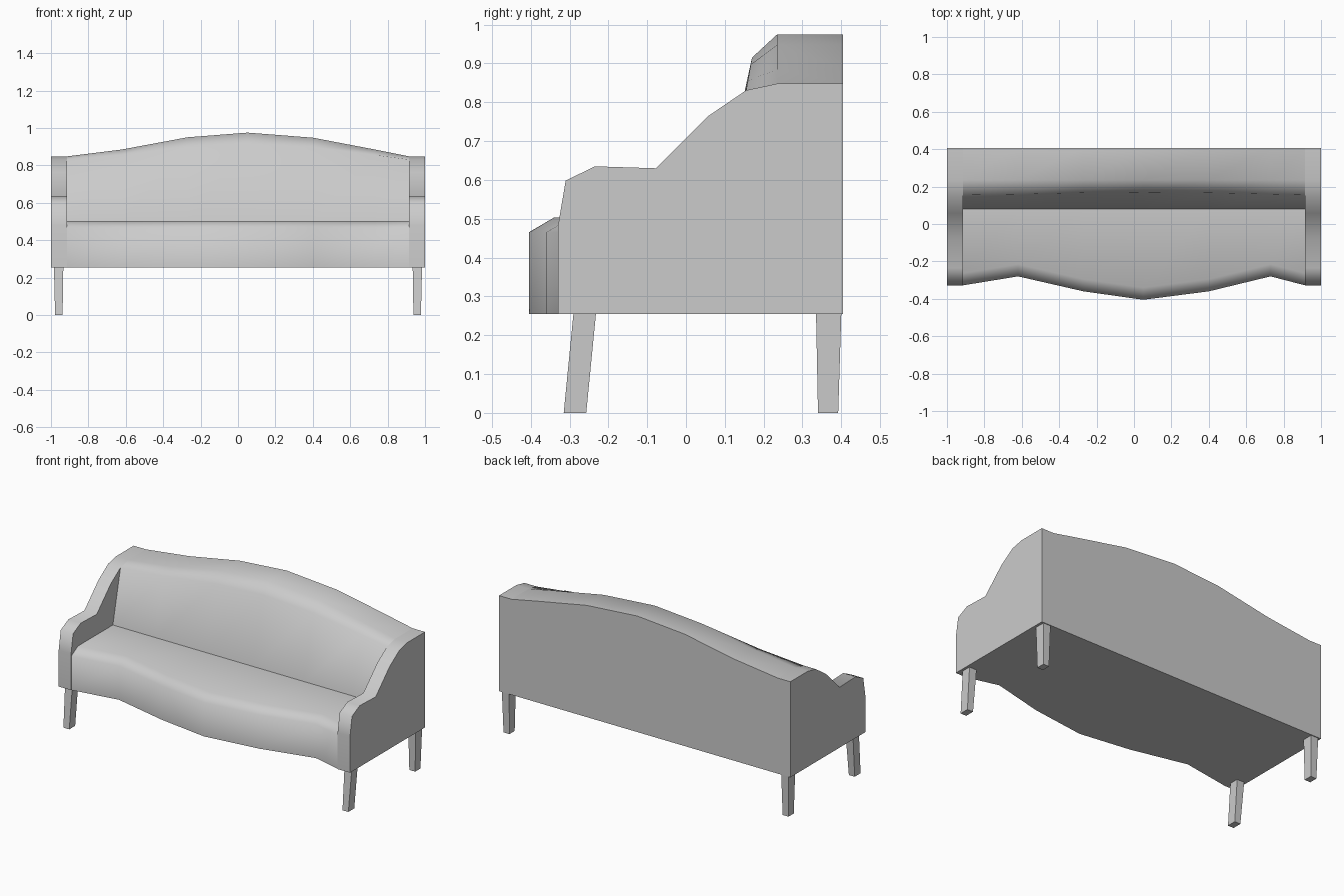
import bpy, bmesh, math

cube = bpy.data.objects.get("Cube")
if cube:
    bpy.data.objects.remove(cube)

grey = bpy.data.materials.new("soft grey")
grey.use_nodes = True
colour = (0.6, 0.6, 0.6, 1)
grey.diffuse_color = colour
grey.node_tree.nodes["Principled BSDF"].inputs["Base Color"].default_value = colour

BASE, REAR, INNER = 0.255, 0.405, 0.915


def loft(name, sections, caps=True, smooth=None):
    """Skin a row of matching closed sections into one object."""
    bm = bmesh.new()
    rings = [[bm.verts.new(p) for p in s] for s in sections]
    n = len(rings[0])
    for a, b in zip(rings, rings[1:]):
        for i in range(n):
            j = (i + 1) % n
            bm.faces.new((a[i], a[j], b[j], b[i]))
    if caps:
        bm.faces.new(rings[0])
        bm.faces.new(rings[-1])
    bmesh.ops.recalc_face_normals(bm, faces=bm.faces)
    mesh = bpy.data.meshes.new(name)
    bm.to_mesh(mesh)
    bm.free()
    mesh.materials.append(grey)
    ob = bpy.data.objects.new(name, mesh)
    bpy.context.collection.objects.link(ob)
    if smooth:
        bpy.ops.object.select_all(action='DESELECT')
        ob.select_set(True)
        bpy.context.view_layer.objects.active = ob
        bpy.ops.object.shade_smooth_by_angle(angle=math.radians(smooth))
    return ob


# Seat and backrest: x, front edge y, back top z
stations = [(-INNER, -0.328, 0.848), (-0.62, -0.28, 0.885), (-0.27, -0.36, 0.95),
            (0.05, -0.405, 0.975), (0.4, -0.36, 0.948), (0.73, -0.28, 0.885),
            (INNER, -0.328, 0.848)]


def body_section(x, front, top):
    t = (top - 0.848) / 0.127          # 0 at the arms, 1 at the crown
    lip_y, lip_z = 0.155 + 0.015 * t, top - 0.017 - 0.043 * t
    return [(x, y, z) for y, z in (
        (front, BASE), (front, 0.465), (front + 0.065, 0.503), (0.08, 0.503),
        (lip_y, lip_z), (0.235, top), (REAR, top), (REAR, BASE))]


loft("seat_and_back", [body_section(*s) for s in stations], caps=False, smooth=65)

# Arms: stepped side profile
arm = [(-0.33, BASE), (-0.33, 0.48), (-0.31, 0.598), (-0.235, 0.635),
       (-0.078, 0.63), (0.058, 0.765), (0.155, 0.831), (0.235, 0.848),
       (REAR, 0.848), (REAR, BASE)]

# Legs: top y range, bottom y range
legs = {"front": ((-0.29, -0.232), (-0.315, -0.257)),
        "back": ((0.335, 0.4), (0.34, 0.392))}

for side, s in (("left", 1), ("right", -1)):
    loft(side + "_arm", [[(s * x, y, z) for y, z in arm] for x in (INNER, 1)], smooth=65)
    for place, (top, foot) in legs.items():
        rings = []
        for (y0, y1), (x0, x1), z in ((foot, (0.938, 0.978), 0),
                                      (top, (0.934, 0.984), BASE)):
            rings.append([(s * x0, y0, z), (s * x1, y0, z),
                          (s * x1, y1, z), (s * x0, y1, z)])
        loft(f"{place}_{side}_leg", rings)
